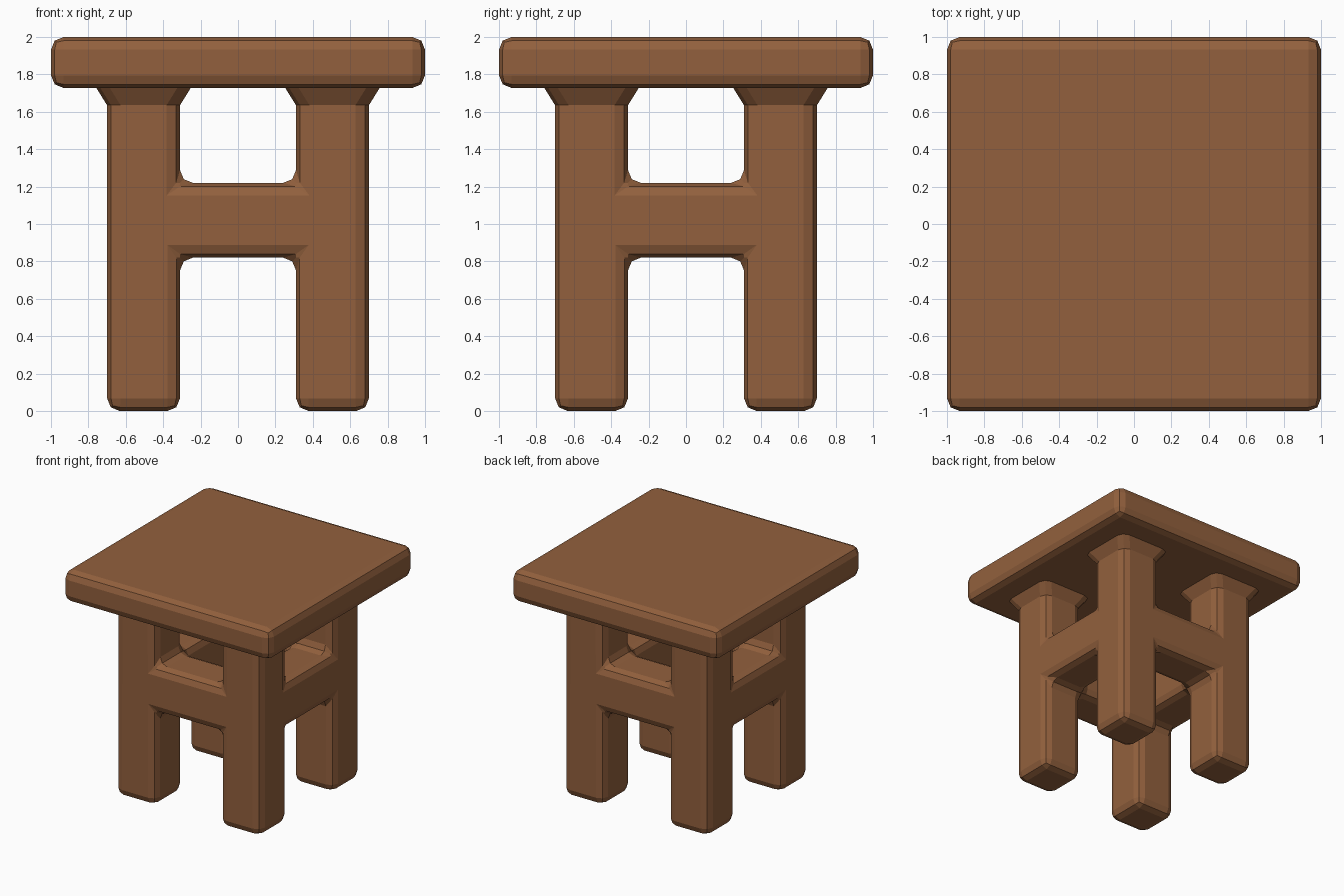
import bpy, bmesh, math

if "Cube" in bpy.data.objects:
    bpy.data.objects.remove(bpy.data.objects["Cube"])

wood = bpy.data.materials.new("wood")
wood.diffuse_color = (0.29, 0.118, 0.047, 1)
wood.use_nodes = True
wood.node_tree.nodes["Principled BSDF"].inputs["Base Color"].default_value = wood.diffuse_color


def finish(name, bm):
    """Turn a bmesh into a wooden object with softly chamfered edges."""
    bmesh.ops.recalc_face_normals(bm, faces=bm.faces)
    bmesh.ops.dissolve_limit(bm, angle_limit=math.radians(1),
                             verts=bm.verts, edges=bm.edges)
    mesh = bpy.data.meshes.new(name)
    bm.to_mesh(mesh)
    bm.free()
    ob = bpy.data.objects.new(name, mesh)
    bpy.context.collection.objects.link(ob)
    mesh.materials.append(wood)
    bev = ob.modifiers.new("chamfer", 'BEVEL')
    bev.width = 0.068
    bev.segments = 2
    bev.limit_method = 'ANGLE'
    bev.angle_limit = math.radians(45)
    bev.use_clamp_overlap = False
    return ob


# Table top: a chamfered square slab
bm = bmesh.new()
bmesh.ops.create_cube(bm, size=1)
for v in bm.verts:
    v.co = (v.co.x * 2, v.co.y * 2, 1.8635 + v.co.z * 0.273)
finish("table_top", bm)

# Leg frame: four legs and a stretcher ring, as one block grid
P = [-0.70, -0.31, 0.31, 0.70]
Z = [0, 0.82, 1.22, 1.635, 1.78]
FLARE = 0.09          # legs widen where they run into the top
OUT = [-1, 1, -1, 1]


def filled(i, j, k):
    if not (0 <= i < 3 and 0 <= j < 3 and 0 <= k < 4):
        return False
    if k == 1:
        return not (i == 1 and j == 1)
    return i != 1 and j != 1


bm = bmesh.new()
verts = {}


def vert(key):
    if key not in verts:
        i, j, k = key
        f = FLARE if k == 4 else 0
        verts[key] = bm.verts.new((P[i] + OUT[i] * f, P[j] + OUT[j] * f, Z[k]))
    return verts[key]


for i in range(3):
    for j in range(3):
        for k in range(4):
            if not filled(i, j, k):
                continue
            for axis in range(3):
                for side in (0, 1):
                    n = [i, j, k]
                    n[axis] += 2 * side - 1
                    # leg tops stay open inside the slab
                    if filled(*n) or n[2] == 4:
                        continue
                    quad = []
                    for a, b in ((0, 0), (1, 0), (1, 1), (0, 1)):
                        c = [i, j, k]
                        c[axis] += side
                        c[(axis + 1) % 3] += a
                        c[(axis + 2) % 3] += b
                        quad.append(vert(tuple(c)))
                    bm.faces.new(quad if side else quad[::-1])
finish("leg_frame", bm)
